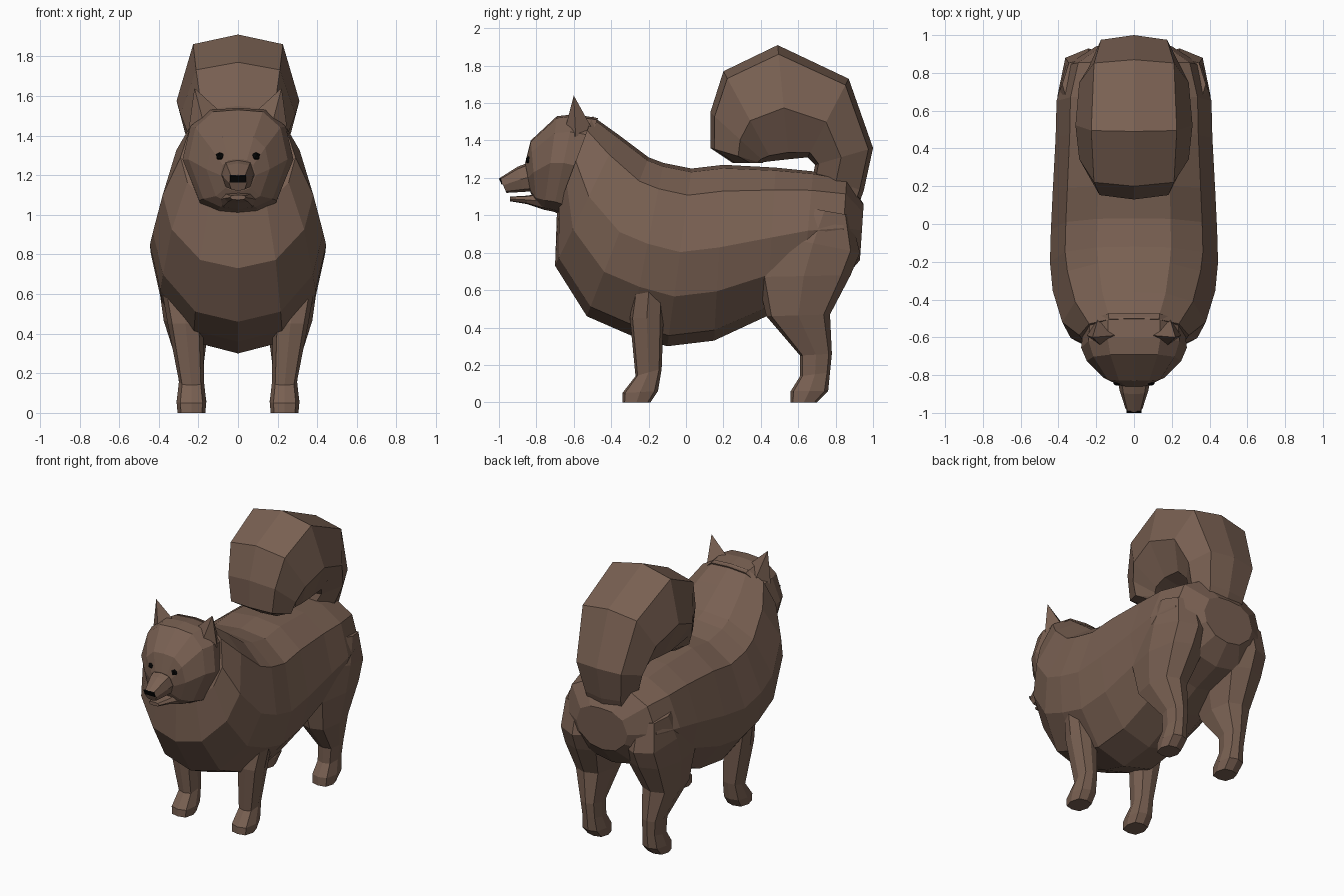
import bpy
import bmesh
import math
from mathutils import Vector

default_cube = bpy.data.objects.get("Cube")
if default_cube:
    bpy.data.objects.remove(default_cube, do_unlink=True)


def make_material(name, colour, roughness):
    material = bpy.data.materials.new(name)
    material.use_nodes = True
    shader = material.node_tree.nodes["Principled BSDF"]
    shader.inputs["Base Color"].default_value = (*colour, 1)
    shader.inputs["Roughness"].default_value = roughness
    material.diffuse_color = (*colour, 1)
    return material


fur = make_material("brown fur", (.19, .117, .084), .9)
black = make_material("black", (.002, .002, .002), .6)


def finish(name, mesh_builder, material, mirrored=False):
    """Turn a bmesh into a flat shaded object, optionally mirrored across x."""
    bmesh.ops.recalc_face_normals(mesh_builder, faces=mesh_builder.faces[:])
    mesh = bpy.data.meshes.new(name)
    mesh_builder.to_mesh(mesh)
    mesh_builder.free()
    mesh.materials.append(material)
    part = bpy.data.objects.new(name, mesh)
    bpy.context.collection.objects.link(part)
    if mirrored:
        mirror = part.modifiers.new("left and right", "MIRROR")
        mirror.use_mirror_merge = False
    return part


def loft(name, rings, section, material=fur, centre=0, mirrored=False):
    """Skin rings given as start (y, z), end (y, z), half width and optional centre x.

    The section lists (half width factor, fraction from end to start)."""
    outline = section + [(-side, along) for side, along in section[-2:0:-1]]
    builder = bmesh.new()
    loops = []
    for start, end, width, *shift in rings:
        middle = shift[0] if shift else centre
        first, last = Vector((0, *start)), Vector((0, *end))
        loop = []
        for side, along in outline:
            point = last.lerp(first, along)
            point.x = middle + side * width
            loop.append(builder.verts.new(point))
        loops.append(loop)
    count = len(outline)
    for near, far in zip(loops, loops[1:]):
        for i in range(count):
            j = (i + 1) % count
            builder.faces.new((near[i], near[j], far[j], far[i]))
    builder.faces.new(loops[0])
    builder.faces.new(loops[-1])
    return finish(name, builder, material, mirrored)


# Half sections, from the start point round to the end point
body_section = [(0, 1), (.44, .98), (.82, .85), (1, .53), (.88, .28), (.5, .06), (0, 0)]
head_section = [(0, 1), (.5, .98), (.86, .82), (1, .5), (.7, .1), (.35, .02), (0, 0)]
tail_section = [(0, 1), (.73, .92), (1, .45), (.65, .06), (0, 0)]
limb_section = [(0, 1), (.75, .92), (1, .5), (.75, .1), (0, 0)]

# Torso with the deep mane at the front
loft("body", [
    ((-.5, 1.53), (-.69, 1.02), .29),
    ((-.36, 1.43), (-.7, .73), .38),
    ((-.2, 1.31), (-.53, .46), .43),
    ((-.12, 1.28), (-.3, .36), .445),
    ((.03, 1.25), (-.1, .3), .44),
    ((.2, 1.27), (.15, .33), .43),
    ((.48, 1.255), (.43, .46), .415),
    ((.68, 1.235), (.62, .56), .41),
    ((.86, 1.2), (.82, .63), .36),
    ((.95, 1.06), (.93, .76), .2),
], body_section)

# Head, muzzle and open lower jaw
loft("head", [
    ((-.47, 1.52), (-.66, 1), .27),
    ((-.6, 1.54), (-.71, 1.02), .28),
    ((-.69, 1.53), (-.76, 1.03), .25),
    ((-.83, 1.4), (-.8, 1.06), .16),
    ((-.86, 1.28), (-.83, 1.12), .09),
], head_section)
loft("muzzle", [
    ((-.82, 1.29), (-.8, 1.13), .09),
    ((-.9, 1.26), (-.87, 1.125), .075),
    ((-.995, 1.2), (-.96, 1.12), .045),
], limb_section)
loft("lower_jaw", [
    ((-.76, 1.12), (-.76, 1.03), .1),
    ((-.85, 1.105), (-.85, 1.06), .07),
    ((-.94, 1.1), (-.94, 1.075), .04),
], limb_section)

# Big tail curled over the back, from root to tip
loft("tail", [
    ((.92, 1.05), (.68, 1.16), .18),
    ((.95, 1.13), (.68, 1.22), .19),
    ((1, 1.36), (.69, 1.27), .24),
    ((.87, 1.73), (.65, 1.31), .29),
    ((.49, 1.91), (.55, 1.3), .31),
    ((.2, 1.77), (.46, 1.29), .29),
    ((.13, 1.55), (.42, 1.285), .25),
    ((.13, 1.36), (.4, 1.28), .22),
    ((.25, 1.28), (.42, 1.28), .16),
], tail_section)

# Legs, each from the paw upwards
loft("front_legs", [
    ((-.34, 0), (-.19, 0), .07),
    ((-.34, .05), (-.15, .06), .075),
    ((-.27, .14), (-.13, .18), .063),
    ((-.3, .45), (-.12, .45), .09, .265),
    ((-.27, .65), (-.12, .65), .09, .3),
    ((-.24, .8), (-.14, .8), .06, .33),
], limb_section, centre=.235, mirrored=True)
loft("hind_legs", [
    ((.56, 0), (.7, 0), .07),
    ((.56, .06), (.76, .06), .075),
    ((.61, .14), (.77, .16), .063),
    ((.61, .25), (.78, .26), .068, .24),
    ((.43, .46), (.77, .47), .115, .26),
    ((.38, .67), (.88, .68), .16, .245),
    ((.43, .9), (.93, .8), .165, .24),
    ((.6, 1.05), (.88, 1), .14, .24),
], limb_section, centre=.235, mirrored=True)

# Pointed ears
ears = bmesh.new()
tip = ears.verts.new((.22, -.6, 1.64))
base = [ears.verts.new(p) for p in (
    (.1, -.59, 1.53), (.17, -.65, 1.45), (.25, -.59, 1.42), (.19, -.5, 1.46))]
for i in range(len(base)):
    ears.faces.new((base[i - 1], base[i], tip))
ears.faces.new(base)
finish("ears", ears, fur, mirrored=True)

# Eyes and nose
eyes = bmesh.new()
bmesh.ops.create_icosphere(eyes, subdivisions=1, radius=.024)
bmesh.ops.translate(eyes, verts=eyes.verts[:], vec=(.09, -.835, 1.295))
finish("eyes", eyes, black, mirrored=True)

nose = bmesh.new()
bmesh.ops.create_cube(nose, size=1)
bmesh.ops.scale(nose, verts=nose.verts[:], vec=(.08, .009, .035))
nose_object = finish("nose", nose, black)
nose_object.location = (0, -.989, 1.182)
nose_object.rotation_euler.x = math.atan2(.035, .08)
